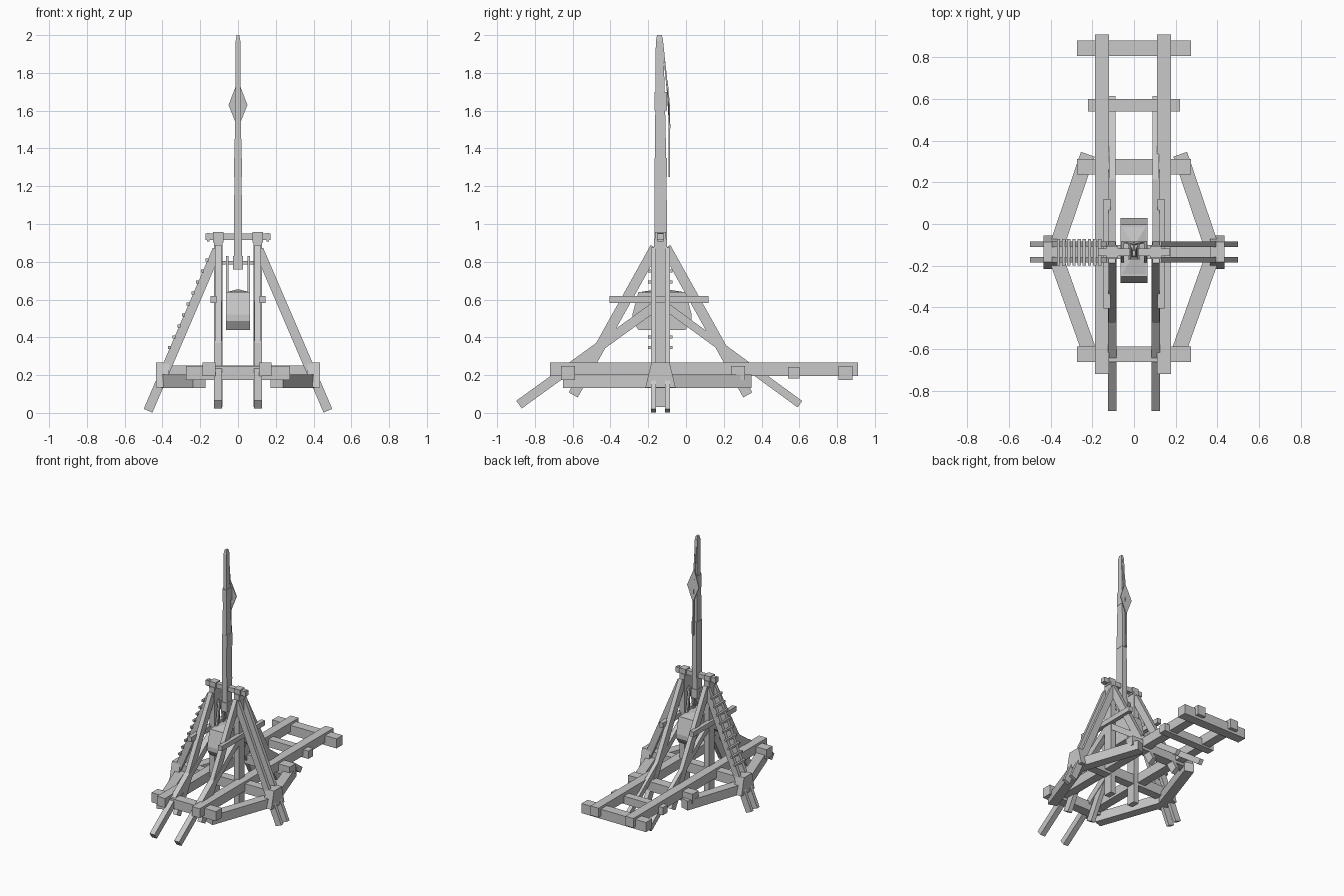
import bpy, bmesh, math
from mathutils import Vector, Matrix

if "Cube" in bpy.data.objects:
    bpy.data.objects.remove(bpy.data.objects["Cube"])

wood = bpy.data.materials.new("grey_wood")
wood.diffuse_color = (0.58, 0.58, 0.58, 1)
wood.use_nodes = True
wood.node_tree.nodes["Principled BSDF"].inputs["Base Color"].default_value = wood.diffuse_color
YC = -0.135   # plane of the axle, posts and throwing arm


def finish(name, bm):
    bmesh.ops.recalc_face_normals(bm, faces=bm.faces)
    me = bpy.data.meshes.new(name)
    bm.to_mesh(me)
    bm.free()
    me.materials.append(wood)
    ob = bpy.data.objects.new(name, me)
    bpy.context.collection.objects.link(ob)
    return ob


def box(name, x, y, z):
    """Box from (min, max) ranges."""
    bm = bmesh.new()
    c = [(a + b) / 2 for a, b in (x, y, z)]
    s = [b - a for a, b in (x, y, z)]
    bmesh.ops.create_cube(bm, size=1, matrix=Matrix.Translation(c) @ Matrix.Diagonal((*s, 1)))
    return finish(name, bm)


def beam(name, p0, p1, w, t, side):
    """Square-ended timber; w is measured along side, t across it."""
    p0, p1, side = Vector(p0), Vector(p1), Vector(side)
    d = (p1 - p0).normalized()
    up = d.cross(side).normalized()
    m = Matrix((side * w, up * t, p1 - p0)).transposed().to_4x4()
    bm = bmesh.new()
    bmesh.ops.create_cube(bm, size=1, matrix=Matrix.Translation((p0 + p1) / 2) @ m)
    return finish(name, bm)


def loft(name, rings):
    """Join equal-length rings of points and cap the ends."""
    bm = bmesh.new()
    vs = [[bm.verts.new(p) for p in r] for r in rings]
    n = len(vs[0])
    for a, b in zip(vs, vs[1:]):
        for i in range(n):
            j = (i + 1) % n
            bm.faces.new((a[i], a[j], b[j], b[i]))
    bm.faces.new(vs[0])
    bm.faces.new(vs[-1])
    return finish(name, bm)


def rect(hx, y0, y1, z):
    return [(-hx, y0, z), (hx, y0, z), (hx, y1, z), (-hx, y1, z)]


X, Y, Z = (1, 0, 0), (0, 1, 0), (0, 0, 1)

# Base frame: cross beams under the long rails
for y, hx, h in ((0.845, 0.275, 0.037), (0.57, 0.222, 0.03), (0.275, 0.275, 0.037), (-0.625, 0.275, 0.037)):
    box("cross_beam", (-hx, hx), (y - h, y + h), (0.212 - h, 0.212 + h))
box("middle_cross_beam", (-0.43, 0.43), (YC - 0.033, YC + 0.033), (0.175, 0.25))

for s, side in ((-1, "left"), (1, "right")):
    rx = -0.153 if s < 0 else 0.144
    box(side + "_rail", (rx - 0.034, rx + 0.034), (-0.72, 0.91), (0.195, 0.267))

    # Outrigger frame
    beam(side + "_back_outrigger", (s * 0.222, 0.335, 0.167), (s * 0.39, -0.16, 0.167), 0.072, 0.07, Z)
    beam(side + "_front_outrigger", (s * 0.205, -0.64, 0.167), (s * 0.39, -0.12, 0.167), 0.072, 0.07, Z)
    loft(side + "_corner_block", [
        [(s * (0.40 + a * 0.035), YC + b * hy, z) for a, b in ((-1, -1), (1, -1), (1, 1), (-1, 1))]
        for z, hy in ((0.135, 0.08), (0.267, 0.048))])

    # Twin side braces with feet
    for y in (-0.098, -0.172):
        beam(side + "_side_brace", (s * 0.476, y, 0.0115), (s * 0.11, y, 0.865), 0.026, 0.05, Y)

    # Tower post and its front and back struts
    px = s * 0.105
    box(side + "_post", (px - 0.022, px + 0.022), (YC - 0.034, YC + 0.034), (0.03, 0.92))
    for d in (-1, 1):
        beam(side + "_steep_strut", (px, YC + d * 0.462, 0.095), (px, YC + d * 0.028, 0.875), 0.034, 0.055, X)
    beam(side + "_front_long_strut", (px, -0.884, 0.044), (px, YC, 0.585), 0.042, 0.05, X)
    beam(side + "_back_long_strut", (px, 0.603, 0.046), (px, YC, 0.585), 0.03, 0.042, X)
    bx = s * 0.13
    box(side + "_side_tie", (bx - 0.016, bx + 0.016), (-0.405, 0.12), (0.582, 0.62))

    # Axle bearing
    box(side + "_bearing", (px - 0.027, px + 0.027), (YC - 0.028, YC + 0.028), (0.903, 0.957))
    ex = s * 0.157
    box(side + "_axle_pin", (ex - 0.007, ex + 0.007), (YC - 0.015, YC + 0.015), (0.907, 0.953))

    # Counterweight hangers
    for d in (-1, 1):
        beam(side + "_hanger", (s * 0.056, YC + d * 0.045, 0.62), (s * 0.056, YC + d * 0.008, 0.83),
             0.014, 0.018, X)

box("axle", (-0.172, 0.172), (YC - 0.018, YC + 0.018), (0.915, 0.95))
box("hanger_bar", (-0.085, 0.085), (YC - 0.01, YC + 0.01), (0.785, 0.805))

# Ladder rungs on the left brace
for i in range(9):
    z = 0.345 + i * 0.058
    x = -0.11 - (0.865 - z) * 0.4286 - 0.03
    box("ladder_rung", (x - 0.008, x + 0.008), (-0.2, -0.072), (z - 0.008, z + 0.008))

# Throwing arm in stepped, tapering sections
loft("throwing_arm", [rect(0.021, -0.167, -0.103, 0.77), rect(0.021, -0.167, -0.1, 1.0),
                      rect(0.018, -0.165, -0.106, 1.4), rect(0.013, -0.161, -0.113, 1.72),
                      rect(0.012, -0.160, -0.122, 1.97), rect(0.007, -0.153, -0.128, 2.0)])
box("arm_heel", (-0.026, 0.026), (-0.172, -0.098), (0.76, 0.83))
for z, hx in ((1.3, 0.021), (1.65, 0.017)):
    box("arm_band", (-hx, hx), (-0.167, -0.1), (z - 0.05, z + 0.05))

# Sling ropes and diamond-shaped pouch
path = [(-0.128, 1.99), (-0.105, 1.78), (-0.09, 1.62), (-0.088, 1.25)]
for (y0, z0), (y1, z1) in zip(path, path[1:]):
    beam("sling_rope", (0, y0, z0), (0, y1, z1), 0.012, 0.008, X)
loft("sling_pouch", [[(0, -0.104 + o, 1.76), (0.05, -0.092 + o, 1.63), (0, -0.09 + o, 1.505),
                      (-0.05, -0.092 + o, 1.63)] for o in (0, 0.007)])

# Counterweight bucket with sloping floor and shoulders
yb = -0.127
loft("counterweight", [rect(0.064, yb - h, yb + h, z) for h, z in
                       ((0.125, 0.44), (0.157, 0.487), (0.157, 0.52), (0.125, 0.64))])
loft("counterweight_lid", [rect(0.064, yb - 0.125, yb + 0.125, 0.638),
                           rect(0.012, yb - 0.04, yb + 0.04, 0.652)])
